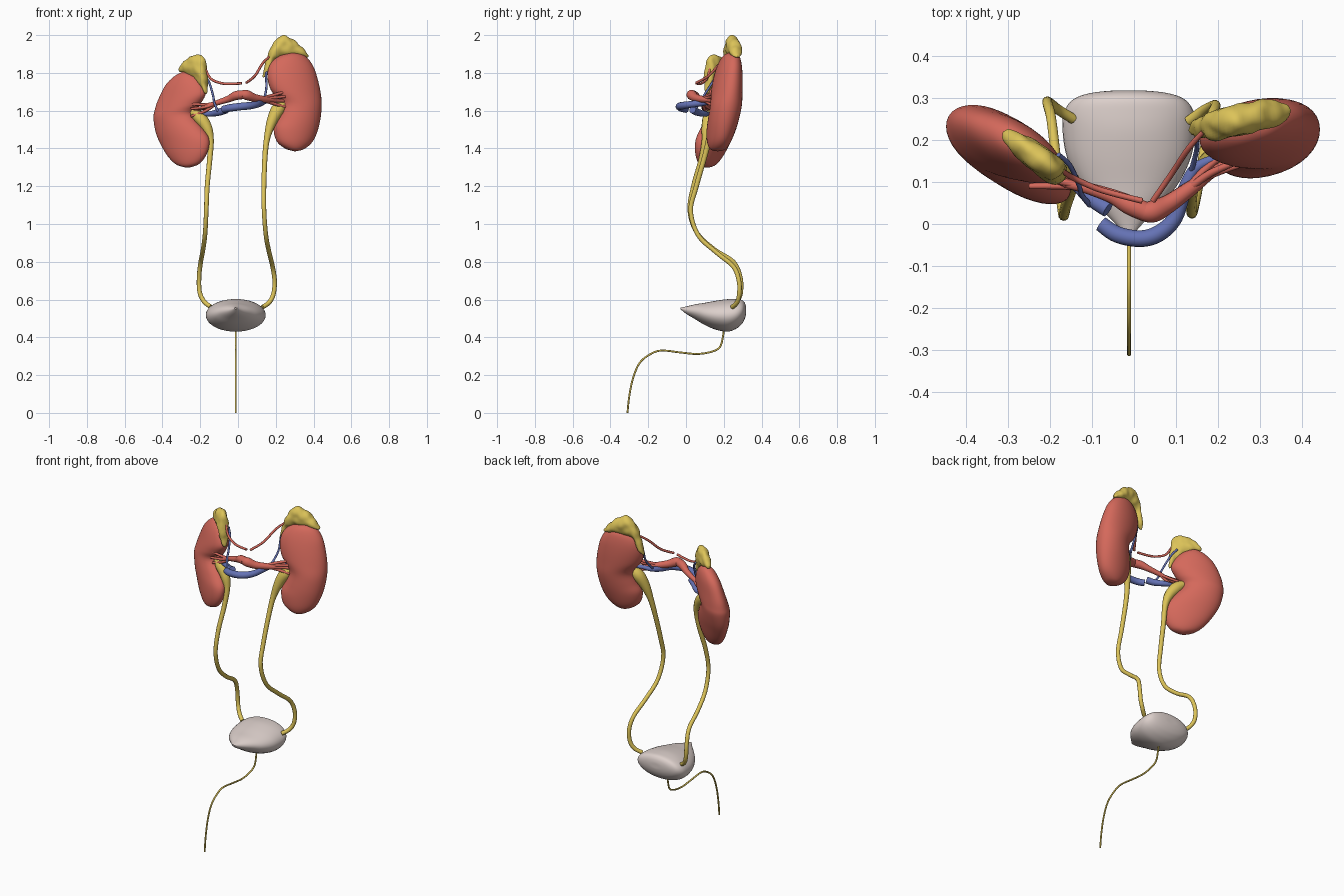
import bpy, bmesh, math
from mathutils import Vector, noise


def material(name, rgb):
    m = bpy.data.materials.new(name)
    m.diffuse_color = (*rgb, 1)
    return m


RED = material("red", (0.66, 0.14, 0.105))
YELLOW = material("yellow", (0.72, 0.55, 0.10))
BLUE = material("blue", (0.13, 0.17, 0.46))
PALE = material("pale", (0.72, 0.63, 0.60))


def smooth_rows(rows, n):
    """Catmull-Rom refinement of a list of equal-length tuples."""
    out = []
    for i in range(len(rows) - 1):
        p0, p1, p2, p3 = (rows[max(i - 1, 0)], rows[i], rows[i + 1],
                          rows[min(i + 2, len(rows) - 1)])
        for k in range(n):
            t = k / n
            out.append(tuple(
                0.5 * (2 * b + (c - a) * t + (2 * a - 5 * b + 4 * c - d) * t * t
                       + (3 * b - a - 3 * c + d) * t ** 3)
                for a, b, c, d in zip(p0, p1, p2, p3)))
    return out + [tuple(rows[-1])]


def loft(name, rings, mat, sides, bump=0):
    """Skin elliptical rings given as (centre, axis u, axis v)."""
    bm = bmesh.new()
    loops = []
    for c, u, v in rings:
        angles = [2 * math.pi * k / sides for k in range(sides)]
        loops.append([bm.verts.new(c + u * math.cos(a) + v * math.sin(a)) for a in angles])
    for p, q in zip(loops, loops[1:]):
        for k in range(sides):
            j = (k + 1) % sides
            bm.faces.new((p[k], p[j], q[j], q[k])).smooth = True
    bm.faces.new(loops[0])
    bm.faces.new(loops[-1])
    bmesh.ops.recalc_face_normals(bm, faces=bm.faces)
    if bump:
        bm.normal_update()
        for v in bm.verts:
            v.co += v.normal * bump * noise.noise(v.co * 28)
    me = bpy.data.meshes.new(name)
    bm.to_mesh(me)
    bm.free()
    me.materials.append(mat)
    ob = bpy.data.objects.new(name, me)
    bpy.context.collection.objects.link(ob)
    return ob


def organ(name, rows, mat, thick, depth, power, bump=0):
    """Rows are front-view chords (x1, z1, x2, z2); depth(x, z) gives the mid y."""
    fine = smooth_rows(rows, 5)
    rings = []
    for i, (xa, za, xb, zb) in enumerate(fine):
        a, b = Vector((xa, depth(xa, za), za)), Vector((xb, depth(xb, zb), zb))
        th = thick * (math.sin(math.pi * i / (len(fine) - 1)) ** power + 0.02)
        u = (b - a) / 2
        side = Vector((-(depth(1, 0) - depth(0, 0)), 1, 0)).normalized()
        rings.append(((a + b) / 2, u, side * th))
    return loft(name, rings, mat, 36, bump)


def tube(name, pts, mat, sides=12):
    """Tapered tube through (x, y, z, radius) points."""
    fine = smooth_rows(pts, 6)
    ps = [Vector(p[:3]) for p in fine]
    u, rings = None, []
    for i, p in enumerate(ps):
        t = (ps[min(i + 1, len(ps) - 1)] - ps[max(i - 1, 0)]).normalized()
        u = t.orthogonal() if u is None else u - t * u.dot(t)
        u.normalize()
        r = fine[i][3]
        rings.append((p, u * r, t.cross(u) * r))
    return loft(name, rings, mat, sides)


# Kidneys
organ("kidney_left", [
    (.275, 1.907, .285, 1.907), (.21, 1.885, .35, 1.893), (.168, 1.84, .395, 1.84),
    (.157, 1.78, .42, 1.77), (.175, 1.71, .437, 1.69), (.225, 1.64, .441, 1.62),
    (.212, 1.57, .432, 1.54), (.19, 1.51, .412, 1.47), (.205, 1.44, .385, 1.425),
    (.25, 1.40, .345, 1.395), (.298, 1.385, .305, 1.385)],
    RED, .08, lambda x, z: .207 + .25 * (x - .3) + .15 * (z - 1.65), .6)
organ("kidney_right", [
    (-.275, 1.808, -.285, 1.808), (-.225, 1.785, -.33, 1.785), (-.19, 1.745, -.38, 1.735),
    (-.175, 1.69, -.42, 1.655), (-.205, 1.635, -.436, 1.60), (-.24, 1.58, -.441, 1.56),
    (-.195, 1.515, -.432, 1.49), (-.157, 1.45, -.41, 1.43), (-.165, 1.38, -.37, 1.36),
    (-.205, 1.32, -.325, 1.315), (-.262, 1.298, -.27, 1.298)],
    RED, .07, lambda x, z: .17 - .6 * (x + .3) + .15 * (z - 1.55), .6)

# Adrenal glands capping the kidneys
organ("adrenal_left", [
    (.133, 1.775, .13, 1.785), (.165, 1.80, .145, 1.85), (.185, 1.86, .165, 1.91),
    (.21, 1.875, .19, 1.96), (.24, 1.88, .235, 1.998), (.28, 1.885, .28, 1.985),
    (.325, 1.88, .33, 1.945), (.35, 1.88, .355, 1.91), (.368, 1.883, .37, 1.89)],
    YELLOW, .037, lambda x, z: .247 + .2 * (x - .25), .5, .007)
organ("adrenal_right", [
    (-.31, 1.81, -.31, 1.82), (-.275, 1.795, -.29, 1.855), (-.245, 1.78, -.255, 1.885),
    (-.22, 1.765, -.215, 1.897), (-.195, 1.73, -.18, 1.87), (-.185, 1.71, -.167, 1.77),
    (-.17, 1.69, -.165, 1.70)],
    YELLOW, .032, lambda x, z: .165 - .75 * (x + .24), .5, .006)

# Ureters, each widening into the renal pelvis at the top
tube("ureter_left", [
    (.255, .185, 1.645, .022), (.215, .165, 1.61, .036), (.18, .145, 1.545, .028),
    (.155, .125, 1.46, .017), (.143, .10, 1.36, .014), (.137, .055, 1.2, .013),
    (.138, .025, 1.07, .012), (.148, .065, .94, .012), (.165, .16, .85, .012),
    (.183, .25, .775, .012), (.194, .28, .70, .012), (.188, .282, .63, .012),
    (.165, .27, .585, .012), (.13, .245, .56, .012)], YELLOW)
tube("ureter_right", [
    (-.25, .15, 1.60, .02), (-.205, .125, 1.565, .034), (-.165, .11, 1.51, .028),
    (-.145, .10, 1.44, .017), (-.15, .08, 1.34, .014), (-.163, .04, 1.2, .013),
    (-.168, .02, 1.07, .012), (-.174, .06, .95, .012), (-.185, .15, .865, .012),
    (-.197, .25, .80, .012), (-.206, .287, .72, .012), (-.203, .29, .64, .012),
    (-.18, .272, .59, .012), (-.145, .25, .562, .012)], YELLOW)

# Bladder: rows of y, half width, bottom z, top z
bladder = smooth_rows([
    (-.03, .006, .550, .557), (0, .032, .525, .563), (.05, .08, .495, .575),
    (.1, .12, .465, .583), (.16, .148, .44, .594), (.22, .158, .43, .602),
    (.265, .155, .445, .602), (.295, .135, .47, .598), (.31, .10, .495, .585),
    (.317, .05, .52, .565), (.318, .005, .538, .545)], 5)
loft("bladder", [(Vector((-.012, y, (lo + hi) / 2)), Vector((w, 0, 0)),
                  Vector((0, 0, (hi - lo) / 2))) for y, w, lo, hi in bladder], PALE, 40)

# Urethra
tube("urethra", [(-.012, y, z, .005) for y, z in [
    (.2, .44), (.195, .40), (.18, .35), (.14, .325), (.06, .312), (-.03, .32), (-.13, .33),
    (-.19, .31), (-.245, .265), (-.28, .185), (-.30, .09), (-.31, 0)]], YELLOW, 8)

# Renal arteries with their hilum branches
tube("renal_artery_left", [
    (.02, .03, 1.685, .022), (.045, .03, 1.683, .027), (.085, .05, 1.668, .022),
    (.135, .085, 1.66, .018), (.19, .125, 1.655, .012), (.26, .17, 1.65, .008)], RED)
tube("renal_artery_right", [
    (.03, .028, 1.685, .024), (-.01, .045, 1.68, .024), (-.05, .065, 1.662, .018),
    (-.11, .085, 1.642, .014), (-.17, .10, 1.622, .011), (-.26, .14, 1.59, .008)], RED)
for i, (y, z) in enumerate([(.15, 1.70), (.14, 1.675), (.19, 1.665), (.15, 1.62)]):
    tube(f"artery_branch_left_{i}", [
        (.12, .075, 1.662, .009), (.18, (y + .09) / 2, (z + 1.66) / 2, .009),
        (.25, y, z, .007)], RED, 8)
for i, (y, z) in enumerate([(.11, 1.635), (.09, 1.61), (.15, 1.60), (.11, 1.57)]):
    tube(f"artery_branch_right_{i}", [
        (-.11, .085, 1.642, .008), (-.17, (y + .09) / 2, (z + 1.63) / 2, .008),
        (-.25, y, z, .007)], RED, 8)

# Renal veins
tube("renal_vein_left", [
    (-.078, .0, 1.607, .019), (-.04, -.025, 1.615, .02), (.015, -.035, 1.622, .02),
    (.06, -.022, 1.626, .02), (.098, .015, 1.632, .018), (.12, .08, 1.64, .017),
    (.145, .13, 1.65, .014), (.19, .155, 1.66, .011), (.26, .185, 1.665, .007)], BLUE)
tube("renal_vein_right", [
    (-.062, .035, 1.605, .02), (-.10, .06, 1.592, .019), (-.145, .10, 1.583, .015),
    (-.19, .115, 1.585, .01), (-.255, .14, 1.595, .007)], BLUE)

# Adrenal vessels
tube("adrenal_vein_left", [
    (.175, .24, 1.85, .006), (.15, .21, 1.80, .006), (.15, .18, 1.72, .006),
    (.135, .12, 1.645, .007)], BLUE, 8)
tube("adrenal_vein_right", [
    (-.18, .165, 1.79, .006), (-.153, .14, 1.75, .006), (-.132, .095, 1.68, .006),
    (-.125, .07, 1.64, .006), (-.105, .045, 1.595, .007)], BLUE, 8)
tube("adrenal_artery_left", [
    (.045, .055, 1.748, .007), (.09, .12, 1.785, .007), (.13, .18, 1.85, .007),
    (.165, .22, 1.885, .006)], RED, 8)
tube("adrenal_artery_right", [
    (.02, .055, 1.745, .007), (-.04, .07, 1.742, .007), (-.09, .085, 1.746, .007),
    (-.145, .11, 1.77, .007), (-.175, .13, 1.83, .006)], RED, 8)
